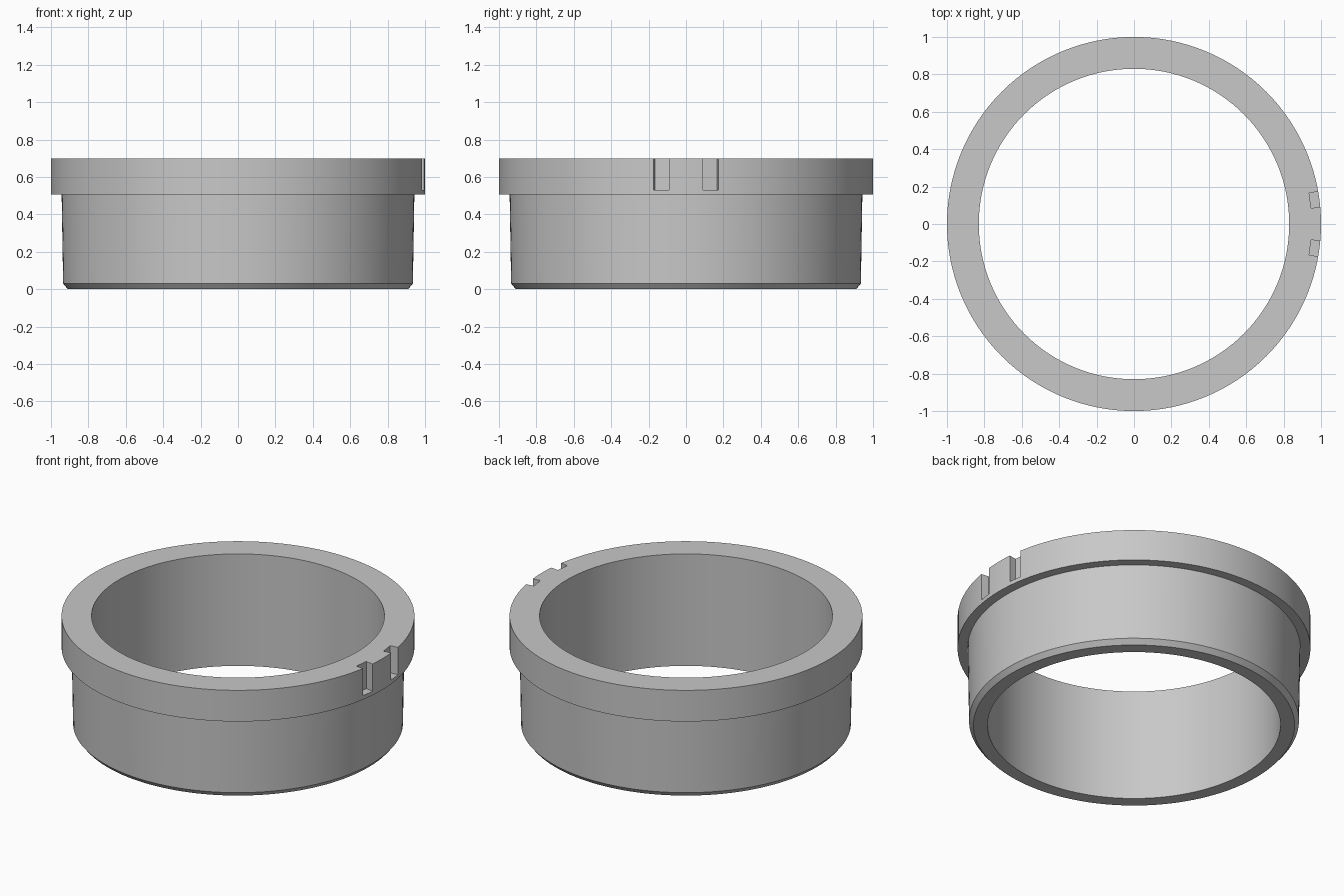
import bpy
import bmesh
import math
from mathutils import Matrix, Vector

SEGMENTS = 128

cube = bpy.data.objects.get("Cube")
if cube:
    bpy.data.objects.remove(cube, do_unlink=True)

# Plain grey material
grey = bpy.data.materials.new("plain_grey")
grey.use_nodes = True
colour = (0.58, 0.58, 0.58, 1)
grey.diffuse_color = colour
grey.node_tree.nodes["Principled BSDF"].inputs["Base Color"].default_value = colour


def make_object(name, bm):
    bmesh.ops.recalc_face_normals(bm, faces=bm.faces)
    mesh = bpy.data.meshes.new(name)
    bm.to_mesh(mesh)
    bm.free()
    mesh.materials.append(grey)
    obj = bpy.data.objects.new(name, mesh)
    bpy.context.collection.objects.link(obj)
    return obj


def lathe(name, profile):
    """Spin a closed (radius, height) profile around z."""
    bm = bmesh.new()
    verts = [bm.verts.new((r, 0, z)) for r, z in profile]
    edges = [bm.edges.new((verts[i - 1], verts[i])) for i in range(len(verts))]
    bmesh.ops.spin(bm, geom=verts + edges, cent=(0, 0, 0), axis=(0, 0, 1),
                   angle=math.tau, steps=SEGMENTS, use_merge=True)
    bmesh.ops.remove_doubles(bm, verts=bm.verts, dist=0.0001)
    return make_object(name, bm)


# Flanged ring: straight bore, slightly tapered sleeve, chamfered foot
ring = lathe("flanged_ring", [
    (0.83, 0), (0.91, 0), (0.935, 0.03), (0.943, 0.505),
    (1, 0.505), (1, 0.70), (0.83, 0.70)])

# Two radial notches in the flange rim, open at the top
bm = bmesh.new()
for side in (-1, 1):
    turn = Matrix.Rotation(side * math.radians(7.6), 4, "Z")
    place = Matrix.Translation(Vector((1.0, 0, 0.665)))
    size = Matrix.Diagonal((0.1, 0.082, 0.27, 1))
    bmesh.ops.create_cube(bm, size=1, matrix=turn @ place @ size)
cutter = make_object("notch_cutter", bm)
cutter.hide_render = True

cut = ring.modifiers.new("notches", "BOOLEAN")
cut.operation = "DIFFERENCE"
cut.solver = "EXACT"
cut.object = cutter

bpy.ops.object.select_all(action="DESELECT")
ring.select_set(True)
bpy.context.view_layer.objects.active = ring
bpy.ops.object.modifier_apply(modifier=cut.name)
bpy.data.objects.remove(cutter, do_unlink=True)
bpy.ops.object.shade_smooth_by_angle(angle=math.radians(25))
